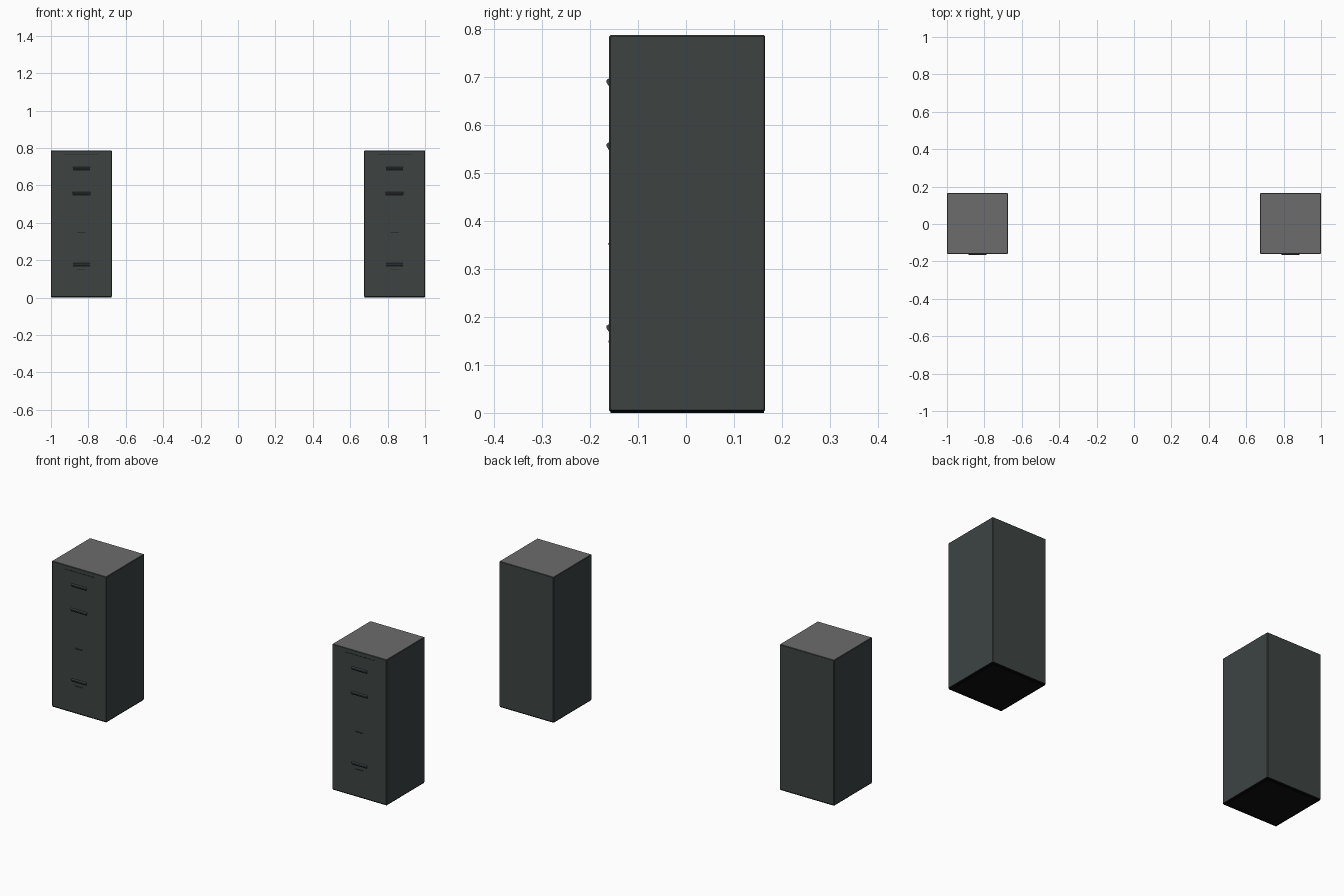
import bpy, bmesh
from mathutils import Matrix, Vector

if "Cube" in bpy.data.objects:
    bpy.data.objects.remove(bpy.data.objects["Cube"])

def mat(name, r, g, b):
    m = bpy.data.materials.new(name)
    m.diffuse_color = (r, g, b, 1)
    m.use_nodes = True
    m.node_tree.nodes["Principled BSDF"].inputs["Base Color"].default_value = m.diffuse_color
    return m

BODY = mat("dark slate", 0.047, 0.056, 0.055)
TOP = mat("grey top", 0.15, 0.15, 0.15)
BASE = mat("black base", 0.003, 0.003, 0.003)
INNER = mat("near black underside", 0.005, 0.005, 0.005)
TRIM = mat("dark trim", 0.018, 0.022, 0.022)

def finish(bm, name, mats):
    bmesh.ops.recalc_face_normals(bm, faces=bm.faces)
    me = bpy.data.meshes.new(name)
    bm.to_mesh(me)
    bm.free()
    for m in mats:
        me.materials.append(m)
    ob = bpy.data.objects.new(name, me)
    bpy.context.collection.objects.link(ob)
    return ob

def box(bm, x0, x1, y0, y1, z0, z1):
    size = Vector((x1 - x0, y1 - y0, z1 - z0))
    mid = Vector((x0 + x1, y0 + y1, z0 + z1)) / 2
    bmesh.ops.create_cube(bm, size=1, matrix=Matrix.Translation(mid) @ Matrix.Diagonal(size).to_4x4())

def cabinet(side, cx):
    # Body with softened edges, grey top and a shallow dark recess below
    bm = bmesh.new()
    box(bm, cx - 0.1625, cx + 0.1625, -0.16, 0.165, 0.003, 0.787)
    bmesh.ops.bevel(bm, geom=bm.edges[:], offset=0.0025, segments=1, affect='EDGES')
    bm.normal_update()
    for f in bm.faces:
        if f.normal.z > 0.9:
            f.material_index = 1
        elif f.normal.z < -0.3:
            f.material_index = 2
    bottom = [f for f in bm.faces if f.normal.z < -0.9]
    bmesh.ops.inset_region(bm, faces=bottom, thickness=0.014)
    bmesh.ops.inset_region(bm, faces=bottom, thickness=0.002, depth=-0.006)
    for f in bottom:
        f.material_index = 3
    finish(bm, side + "_cabinet_body", [BODY, TOP, BASE, INNER])

    # Foot rim under the body
    bm = bmesh.new()
    x, t = 0.16, 0.012
    box(bm, cx - x, cx + x, -0.157, -0.157 + t, 0, 0.005)
    box(bm, cx - x, cx + x, 0.162 - t, 0.162, 0, 0.005)
    box(bm, cx - x, cx - x + t, -0.157 + t, 0.162 - t, 0, 0.005)
    box(bm, cx + x - t, cx + x, -0.157 + t, 0.162 - t, 0, 0.005)
    finish(bm, side + "_base_rim", [BASE])

    # Drawer pulls: wedge profile extruded across x, with a dark underside
    for i, (z, half) in enumerate([(0.69, 0.045), (0.557, 0.048), (0.352, 0.022), (0.178, 0.045)]):
        d = 0.002 if half < 0.03 else 0.006
        prof = [(-0.159, z + 0.008), (-0.16 - d, z + 0.003), (-0.16 - d, z - 0.001), (-0.159, z - 0.012)]
        if half < 0.03:
            prof = [(y, z + (zz - z) * 0.4) for y, zz in prof]
        bm = bmesh.new()
        f = bm.faces.new([bm.verts.new((cx - half, y, zz)) for y, zz in prof])
        g = bmesh.ops.extrude_face_region(bm, geom=[f])
        bmesh.ops.translate(bm, vec=(2 * half, 0, 0), verts=[v for v in g["geom"] if isinstance(v, bmesh.types.BMVert)])
        bmesh.ops.recalc_face_normals(bm, faces=bm.faces)
        bm.normal_update()
        for f in bm.faces:
            if f.normal.z < -0.3:
                f.material_index = 1
        finish(bm, f"{side}_drawer_pull_{i + 1}", [BODY, TRIM])

    # Thin seam under the top edge and small lip of the lowest drawer
    bm = bmesh.new()
    box(bm, cx - 0.09, cx + 0.09, -0.1608, -0.159, 0.762, 0.766)
    box(bm, cx - 0.022, cx + 0.022, -0.1615, -0.159, 0.147, 0.151)
    finish(bm, side + "_front_trim", [TRIM])

for side, cx in (("left", -0.8375), ("right", 0.8375)):
    cabinet(side, cx)
